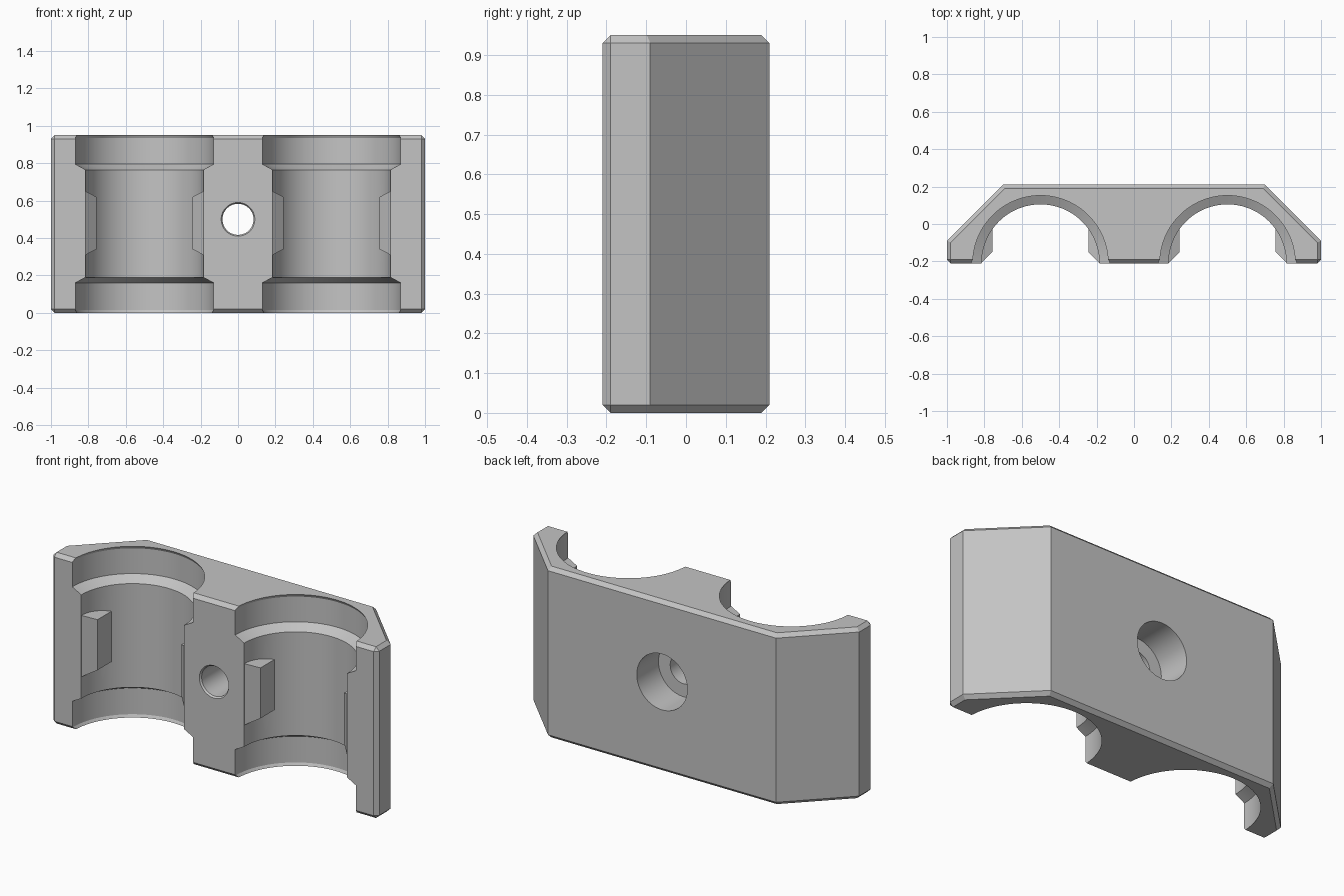
import bpy
import bmesh
from math import cos, sin, pi, radians
from mathutils import Matrix

cube = bpy.data.objects.get("Cube")
if cube:
    bpy.data.objects.remove(cube, do_unlink=True)

FRONT, BACK, HEIGHT, CHAMFER = -0.21, 0.21, 0.95, 0.02

grey = bpy.data.materials.new("plain grey")
grey.use_nodes = True
grey.diffuse_color = (0.55, 0.55, 0.55, 1)
grey.node_tree.nodes["Principled BSDF"].inputs["Base Color"].default_value = (0.55, 0.55, 0.55, 1)


def finish(bm, name):
    bmesh.ops.recalc_face_normals(bm, faces=bm.faces)
    mesh = bpy.data.meshes.new(name)
    bm.to_mesh(mesh)
    bm.free()
    mesh.materials.append(grey)
    obj = bpy.data.objects.new(name, mesh)
    bpy.context.collection.objects.link(obj)
    return obj


def loft(bm, rings):
    """Closed solid through matching rings of points."""
    loops = [[bm.verts.new(p) for p in ring] for ring in rings]
    n = len(loops[0])
    for a, b in zip(loops, loops[1:]):
        for i in range(n):
            j = (i + 1) % n
            bm.faces.new((a[i], a[j], b[j], b[i]))
    bm.faces.new(loops[0])
    bm.faces.new(loops[-1])


def lathe(name, profile, matrix, sides=96):
    bm = bmesh.new()
    loft(bm, [[(r * cos(2 * pi * i / sides), r * sin(2 * pi * i / sides), h)
               for i in range(sides)] for r, h in profile])
    bm.transform(matrix)
    return finish(bm, name)


def subtract(target, cutter):
    mod = target.modifiers.new("cut", 'BOOLEAN')
    mod.operation, mod.solver, mod.object = 'DIFFERENCE', 'EXACT', cutter
    bpy.context.view_layer.objects.active = target
    bpy.ops.object.modifier_apply(modifier=mod.name)
    bpy.data.objects.remove(cutter, do_unlink=True)


# Clamp block: sloped rear corners, chamfered ends and front corners
outline = [(-1, FRONT), (1, FRONT), (1, -0.09), (0.7, BACK), (-0.7, BACK), (-1, -0.09)]
bm = bmesh.new()
loft(bm, [[(x, y, z) for x, y in outline] for z in (0, HEIGHT)])
edges = [e for e in bm.edges
         if e.verts[0].co.z == e.verts[1].co.z
         or all(v.co.y < FRONT + 0.01 for v in e.verts)]
bmesh.ops.bevel(bm, geom=edges, offset=CHAMFER, segments=1, affect='EDGES')
block = finish(bm, "clamp_block")


# Locating tab, kept as solid by removing it from the bore cutter
def tab(cx, side):
    plan = [(0.257, -0.15), (0.257, 0.0), (0.34, 0.0), (0.34, -0.233)]
    bm = bmesh.new()
    loft(bm, [[(cx + side * dx, y, 0.48 + s * (0.14 + 0.52 * (dx - 0.257)))
               for dx, y in plan] for s in (-1, 1)])
    return finish(bm, "locating_tab")


# Two stepped half-round bores with small lips at both mouths
bore_profile = [(0.362, -0.05), (0.362, 0.0), (0.37, 0.015), (0.37, 0.16), (0.315, 0.19),
                (0.315, 0.765), (0.37, 0.795), (0.37, 0.935), (0.362, 0.95), (0.362, 1.0)]
for cx in (-0.5, 0.5):
    bore = lathe("bore_cutter", bore_profile, Matrix.Translation((cx, FRONT, 0)))
    for side in (-1, 1):
        subtract(bore, tab(cx, side))
    subtract(block, bore)

# Screw hole with a counterbore at the back
hole_profile = [(0.09, -0.3), (0.09, FRONT), (0.083, FRONT + 0.01), (0.083, 0.02),
                (0.155, 0.02), (0.155, 0.3)]
place = Matrix.Translation((0, 0, 0.5)) @ Matrix.Rotation(-pi / 2, 4, 'X')
subtract(block, lathe("hole_cutter", hole_profile, place, 64))

# Smooth the round walls and keep the edges crisp
bpy.ops.object.select_all(action='DESELECT')
block.select_set(True)
bpy.context.view_layer.objects.active = block
bpy.ops.object.shade_smooth_by_angle(angle=radians(20))
